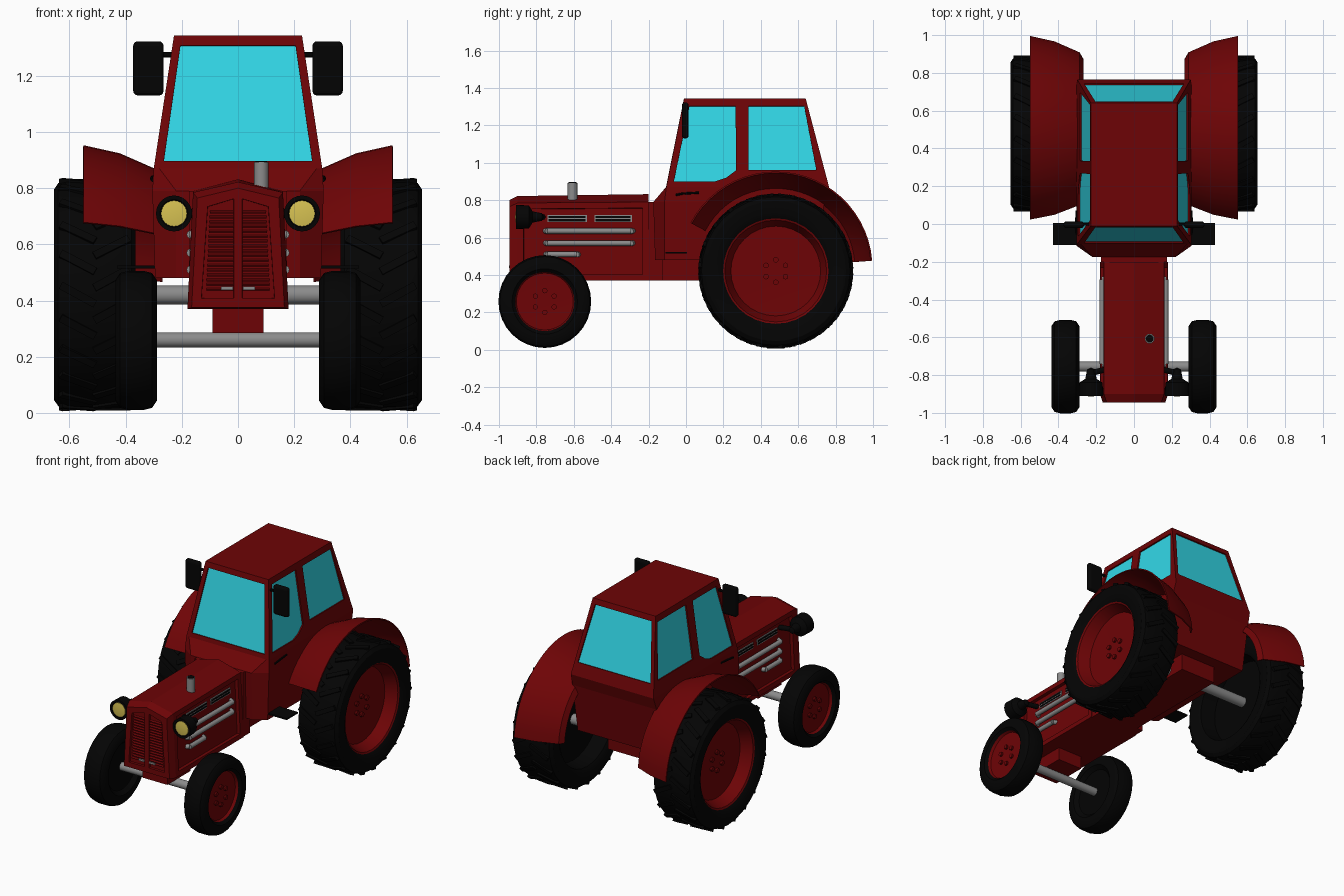
import bpy, bmesh, math
from mathutils import Matrix, Vector

if "Cube" in bpy.data.objects:
    bpy.data.objects.remove(bpy.data.objects["Cube"])


def material(name, rgb):
    m = bpy.data.materials.new(name)
    m.diffuse_color = (*rgb, 1)
    m.use_nodes = True
    m.node_tree.nodes["Principled BSDF"].inputs["Base Color"].default_value = m.diffuse_color
    return m


RED = material("red_paint", (0.155, 0.0012, 0.0018))
BLACK = material("black_rubber", (0.0012, 0.0012, 0.0012))
GREY = material("grey_metal", (0.26, 0.26, 0.26))
GLASS = material("blue_glass", (0.033, 0.71, 0.83))
YELLOW = material("lamp_yellow", (0.68, 0.54, 0.085))


def finish(name, bm, mat, angle=None, mirror=False):
    """Turn a bmesh into an object, optionally with a mirrored twin."""
    bmesh.ops.recalc_face_normals(bm, faces=bm.faces)
    for side in ((1, -1) if mirror else (1,)):
        me = bpy.data.meshes.new(name)
        bm.to_mesh(me)
        me.materials.append(mat)
        if side < 0:
            me.transform(Matrix.Diagonal((-1, 1, 1, 1)))
            me.flip_normals()
        if angle:
            for p in me.polygons:
                p.use_smooth = True
            me.set_sharp_from_angle(angle=math.radians(angle))
        label = name if not mirror else name + ("_right" if side > 0 else "_left")
        ob = bpy.data.objects.new(label, me)
        bpy.context.scene.collection.objects.link(ob)
    bm.free()
    return ob


def add_box(bm, lo, hi, matrix=Matrix()):
    lo, hi = Vector(lo), Vector(hi)
    m = matrix @ Matrix.Translation((lo + hi) / 2) @ Matrix.Diagonal((*(hi - lo), 1))
    bmesh.ops.create_cube(bm, size=1, matrix=m)


def box(name, lo, hi, mat, mirror=False, bevel=0):
    bm = bmesh.new()
    add_box(bm, lo, hi)
    if bevel:
        bmesh.ops.bevel(bm, geom=bm.edges[:], offset=bevel, segments=3, affect='EDGES', profile=0.5)
    finish(name, bm, mat, None, mirror)


def add_rod(bm, p, q, r, n=16):
    p, q = Vector(p), Vector(q)
    m = Matrix.Translation((p + q) / 2) @ (q - p).to_track_quat('Z', 'Y').to_matrix().to_4x4()
    bmesh.ops.create_cone(bm, cap_ends=True, segments=n, radius1=r, radius2=r,
                          depth=(q - p).length, matrix=m)


def rods(name, paths, r, mat, mirror=False, n=16):
    bm = bmesh.new()
    for path in paths:
        for p, q in zip(path, path[1:]):
            add_rod(bm, p, q, r, n)
    finish(name, bm, mat, 40, mirror)


def revolve(name, profile, centre, mat, n=32, axis='X', extra=None, angle=32):
    """Spin (along, radius) points round the X or Y axis, on both sides."""
    bm = bmesh.new()
    pts = [bm.verts.new((a, 0, r)) for a, r in profile]
    edges = [bm.edges.new(e) for e in zip(pts, pts[1:])]
    bmesh.ops.spin(bm, geom=pts + edges, cent=(0, 0, 0), axis=(1, 0, 0),
                   angle=math.tau, steps=n, use_duplicate=False)
    bmesh.ops.remove_doubles(bm, verts=bm.verts, dist=0.0005)
    if extra:
        extra(bm)
    turn = Matrix.Rotation(math.pi / 2, 4, 'Z') if axis == 'Y' else Matrix()
    bm.transform(Matrix.Translation(centre) @ turn)
    finish(name, bm, mat, angle, True)


def loft(bm, rings):
    """Skin closed rings of points; returns rings of vertices."""
    vs = [[bm.verts.new(p) for p in ring] for ring in rings]
    for a, b in zip(vs, vs[1:]):
        for i in range(len(a)):
            j = (i + 1) % len(a)
            bm.faces.new((a[i], a[j], b[j], b[i]))
    return vs


# wheels
def lugs(bm):
    for i in range(22):
        for s in (1, -1):
            a = (i + (0.5 if s > 0 else 0)) / 22 * math.tau
            m = Matrix.Rotation(a, 4, 'X') @ Matrix.Translation((s * 0.06, 0, 0.4)) \
                @ Matrix.Rotation(s * 0.5, 4, 'Z')
            add_box(bm, (-0.07, -0.014, -0.02), (0.07, 0.014, 0.013), m)


def bolts(x, ring, r):
    def add(bm):
        for i in range(6):
            a = i * math.tau / 6
            y, z = ring * math.sin(a), ring * math.cos(a)
            add_rod(bm, (x - 0.01, y, z), (x + 0.015, y, z), r, 10)
    return add


REAR, FRONT = (0.51, 0.48, 0.421), (0.363, -0.755, 0.258)
revolve("rear_tyre", [(-0.03, 0), (-0.03, 0.27), (-0.13, 0.285), (-0.145, 0.31), (-0.145, 0.375),
                      (-0.13, 0.397), (-0.1, 0.406), (0.1, 0.406), (0.13, 0.397), (0.145, 0.375),
                      (0.145, 0.31), (0.128, 0.282)], REAR, BLACK, 32, extra=lugs)
revolve("rear_rim", [(0.128, 0.286), (0.122, 0.272), (0.05, 0.24), (0.045, 0)], REAR, RED, 32,
        extra=bolts(0.045, 0.06, 0.015))
revolve("front_tyre", [(-0.05, 0), (-0.05, 0.15), (-0.074, 0.175), (-0.074, 0.215), (-0.057, 0.24),
                       (-0.025, 0.248), (0.025, 0.248), (0.057, 0.24), (0.074, 0.215),
                       (0.074, 0.175), (0.057, 0.158)], FRONT, BLACK, 32, angle=40)
revolve("front_rim", [(0.058, 0.162), (0.04, 0.152), (0.035, 0)], FRONT, RED, 32,
        extra=bolts(0.035, 0.058, 0.014))
rods("rear_axle", [[(-0.49, 0.48, 0.42), (0.49, 0.48, 0.42)]], 0.034, GREY)
rods("front_axle", [[(-0.34, -0.755, 0.26), (0.34, -0.755, 0.26)]], 0.027, GREY)
box("front_axle_mount", (-0.09, -0.86, 0.285), (0.09, -0.62, 0.38), RED)


# bonnet with recessed side panels and grille openings
def bonnet_ring(y, low, high, base, shoulder, ridge):
    return [(0, y, base), (low, y, base), (high, y, shoulder), (0, y, ridge),
            (-high, y, shoulder), (-low, y, base)]


bm = bmesh.new()
vs = loft(bm, [bonnet_ring(-0.945, 0.165, 0.145, 0.375, 0.765, 0.8),
               bonnet_ring(-0.9, 0.18, 0.16, 0.37, 0.785, 0.822),
               bonnet_ring(-0.2, 0.18, 0.16, 0.37, 0.79, 0.832)])
f = vs[0]
grille = [bm.faces.new(f[0:4]), bm.faces.new((f[3], f[4], f[5], f[0]))]
bm.faces.new(vs[-1])
bmesh.ops.recalc_face_normals(bm, faces=bm.faces)
sides = [p for p in bm.faces if abs(p.normal.x) > 0.9 and p.calc_area() > 0.1]
bmesh.ops.inset_individual(bm, faces=sides, thickness=0.045)
bmesh.ops.inset_individual(bm, faces=sides, thickness=0.001, depth=-0.022)
bmesh.ops.inset_individual(bm, faces=grille, thickness=0.048)
for p in grille:
    for v in p.verts:
        if abs(v.co.x) < 0.06:
            v.co.x = math.copysign(0.015, v.co.x)
bmesh.ops.inset_individual(bm, faces=grille, thickness=0.001, depth=-0.015)
finish("bonnet", bm, RED)

# grille slats and small plates
bm = bmesh.new()
for i in range(17):
    m = Matrix.Translation((0, -0.932, 0.44 + i * 0.0172)) @ Matrix.Rotation(0.5, 4, 'X')
    add_box(bm, (0.015, -0.007, -0.003), (0.113 - i * 0.0008, 0.012, 0.003), m)
finish("grille_slats", bm, RED, None, True)
box("grille_plate", (0.018, -0.946, 0.438), (0.06, -0.938, 0.45), GREY, True)

# side vents and engine pipes
bm, dark = bmesh.new(), bmesh.new()
for y0, y1 in ((-0.74, -0.53), (-0.49, -0.29)):
    add_box(bm, (0.139, y0, 0.682), (0.147, y1, 0.72))
    for z in (0.687, 0.704):
        add_box(dark, (0.141, y0 + 0.006, z), (0.149, y1 - 0.006, z + 0.011))
finish("vent_frame", bm, GREY, None, True)
finish("vent_slot", dark, BLACK, None, True)
rods("engine_pipe", [[(0.13, a, z), (0.168, a + 0.015, z), (0.168, b - 0.015, z), (0.13, b, z)]
                     for a, b, z in ((-0.755, -0.28, 0.635), (-0.755, -0.28, 0.57),
                                     (-0.755, -0.57, 0.51))], 0.015, GREY, True, 12)
# exhaust stack
rods("exhaust", [[(0.083, -0.607, 0.78), (0.083, -0.607, 0.893)]], 0.026, GREY)
rods("exhaust_opening", [[(0.083, -0.607, 0.888), (0.083, -0.607, 0.896)]], 0.021, BLACK)

# headlamps
LAMP = (0.228, -0.91, 0.71)
revolve("headlamp", [(0.008, 0), (0.008, 0.046), (0, 0.05), (0, 0.064), (0.07, 0.062), (0.09, 0.03),
                     (0.14, 0.02), (0.15, 0)], LAMP, BLACK, 24, 'Y')
revolve("headlamp_lens", [(-0.004, 0), (0.002, 0.046), (0.01, 0.046)], LAMP, YELLOW, 24, 'Y')
rods("headlamp_arm", [[(0.23, -0.79, 0.71), (0.13, -0.765, 0.71)]], 0.016, BLACK, True, 10)


# cab shell and chassis
def cab_ring(z, half, front, nose_x, nose, back):
    return [(-half, front, z), (-nose_x, nose, z), (nose_x, nose, z),
            (half, front, z), (half, back, z), (-half, back, z)]


bm = bmesh.new()
vs = loft(bm, [cab_ring(0.48, 0.295, -0.115, 0.22, -0.165, 0.7),
               cab_ring(0.79, 0.305, -0.115, 0.22, -0.175, 0.74),
               cab_ring(0.87, 0.3, -0.105, 0.28, -0.107, 0.765),
               cab_ring(1.343, 0.228, -0.01, 0.213, -0.011, 0.64)])
bm.faces.new(vs[0])
bm.faces.new(vs[-1])
cab = finish("cab", bm, RED)
box("neck", (-0.175, -0.2, 0.37), (0.175, -0.125, 0.79), RED)
box("transmission", (-0.13, -0.13, 0.37), (0.13, 0.62, 0.5), RED)

# cab windows: glass plates set in shallow openings cut from the walls
cutters = bmesh.new()


def plate(bm, points, normal, low, high):
    a, b = loft(bm, [[Vector(p) + normal * d for p in points] for d in (low, high)])
    bm.faces.new(a)
    bm.faces.new(b)


def pane(name, points, normal, mirror=False):
    normal = Vector(normal).normalized()
    bm = bmesh.new()
    plate(bm, points, normal, -0.0165, -0.009)
    finish(name, bm, GLASS, None, mirror)
    plate(cutters, points, normal, -0.014, 0.02)
    if mirror:
        flip = Vector((-1, 1, 1))
        plate(cutters, [Vector(p) * flip for p in points], normal * flip, -0.014, 0.02)


def wall(z, at_low, at_high):
    return at_low + (z - 0.87) / 0.473 * (at_high - at_low)


def end_points(low, high, y_low, y_high):
    return [(x, wall(z, y_low, y_high), z) for x, z in
            ((-0.264, low), (0.264, low), (0.205, high), (-0.205, high))]


def side_points(outline):
    return [(wall(z, 0.3, 0.228), y, z) for y, z in outline]


pane("windscreen", end_points(0.897, 1.308, -0.107, -0.011), (0, -1, 0.2))
pane("rear_window", end_points(0.95, 1.308, 0.765, 0.64), (0, 1, 0.264))
pane("door_window", side_points([(-0.065, 0.9), (0.155, 0.9), (0.215, 0.92), (0.268, 0.96),
                                 (0.265, 1.303), (0.018, 1.303)]), (1, 0, 0.152), True)
pane("side_window", side_points([(0.335, 0.96), (0.697, 0.96), (0.632, 1.303), (0.333, 1.303)]),
     (1, 0, 0.152), True)
cutter = finish("window_cutter", cutters, RED)
cutter.hide_render = True
cutter.hide_viewport = True
cutter.display_type = 'WIRE'
cut = cab.modifiers.new("window_openings", 'BOOLEAN')
cut.operation, cut.solver, cut.object = 'DIFFERENCE', 'EXACT', cutter

# flared rear fenders
bm = bmesh.new()
prev = None
for i in range(25):
    a = math.radians(4.5 + i * 147.5 / 24)
    row = [bm.verts.new((x, 0.48 + r * math.cos(a), 0.436 + r * math.sin(a)))
           for x, r in ((0.268, 0.395), (0.288, 0.43), (0.42, 0.488), (0.55, 0.517))]
    if prev:
        for j in range(3):
            bm.faces.new((prev[j], prev[j + 1], row[j + 1], row[j]))
    prev = row
bmesh.ops.recalc_face_normals(bm, faces=bm.faces)
bmesh.ops.solidify(bm, geom=bm.faces[:], thickness=0.008)
finish("rear_fender", bm, RED, 20, True)

# mirrors, steps and door handles
box("mirror", (0.265, -0.022, 1.13), (0.373, 0.014, 1.323), BLACK, True, 0.016)
rods("mirror_arm", [[(0.22, 0.0, 1.275), (0.28, 0.0, 1.275)]], 0.009, BLACK, True, 8)
box("step", (0.28, -0.11, 0.514), (0.43, 0.005, 0.524), BLACK, True)
rods("door_handle", [[(0.304, -0.055, 0.828), (0.308, -0.02, 0.835), (0.303, 0.07, 0.84)]],
     0.006, BLACK, True, 8)
